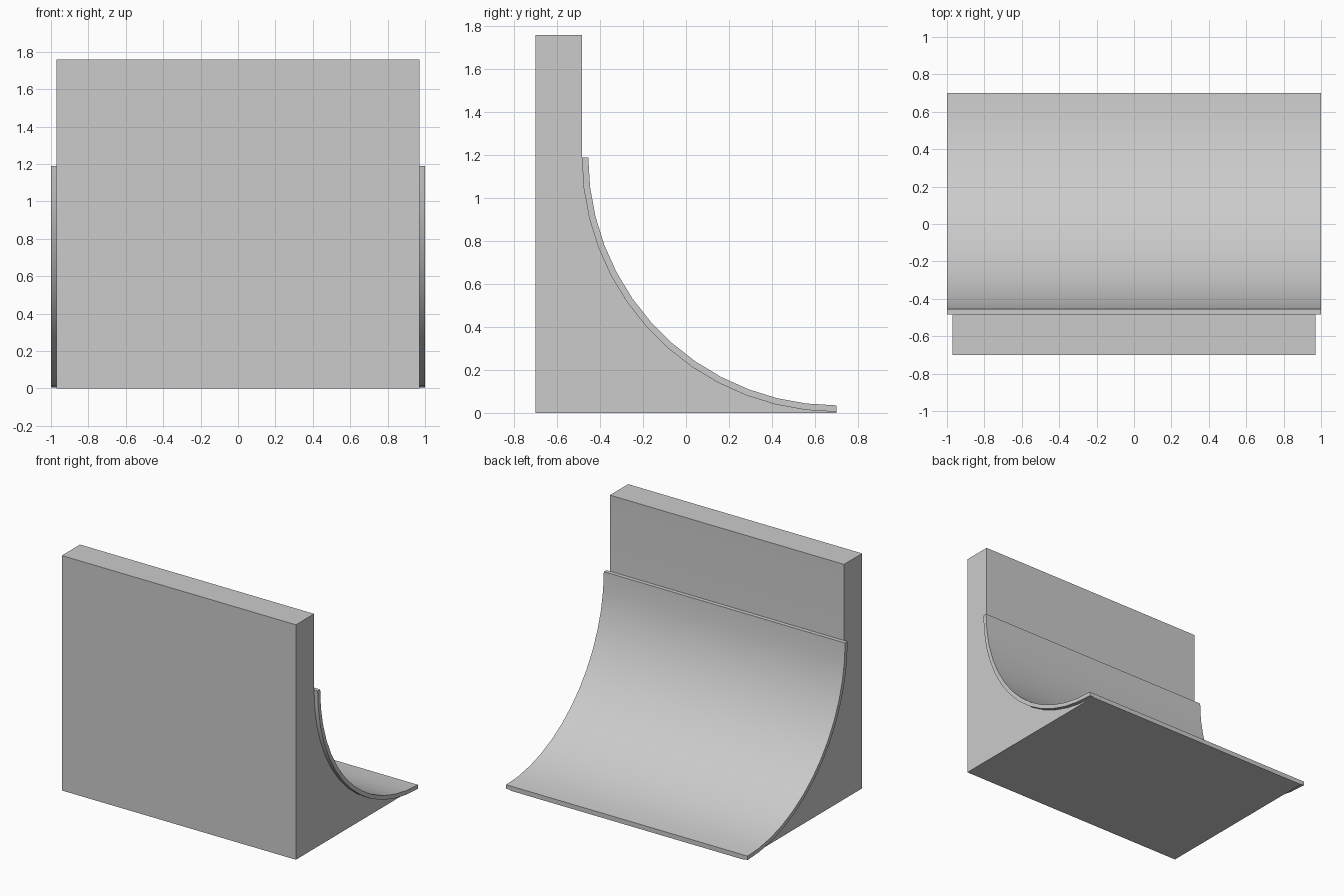
import bpy, bmesh, math

if "Cube" in bpy.data.objects:
    bpy.data.objects.remove(bpy.data.objects["Cube"])

CY, CZ = 0.70, 1.19        # centre of the quarter-circle sweep
R_OUT, R_IN = 1.185, 1.155
SEGS = 13


def arc(radius):
    """Quarter arc from the upper wall edge down to the floor edge (y, z)."""
    return [(CY - radius * math.cos(a), CZ - radius * math.sin(a))
            for a in (math.pi / 2 * i / SEGS for i in range(SEGS + 1))]


def extrude_profile(name, profile, half_width):
    bm = bmesh.new()
    face = bm.faces.new([bm.verts.new((-half_width, y, z)) for y, z in profile])
    new = bmesh.ops.extrude_face_region(bm, geom=[face])["geom"]
    bmesh.ops.translate(bm, vec=(2 * half_width, 0, 0),
                        verts=[g for g in new if isinstance(g, bmesh.types.BMVert)])
    bmesh.ops.recalc_face_normals(bm, faces=bm.faces)
    mesh = bpy.data.meshes.new(name)
    bm.to_mesh(mesh)
    bm.free()
    obj = bpy.data.objects.new(name, mesh)
    bpy.context.collection.objects.link(obj)
    bpy.ops.object.select_all(action='DESELECT')
    obj.select_set(True)
    bpy.context.view_layer.objects.active = obj
    bpy.ops.object.shade_smooth_by_angle(angle=math.radians(30))
    return obj


# Solid body: upright wall with a concave ramp support
extrude_profile("ramp_body",
                [(-0.70, 0), (-0.70, 1.76), (-0.485, 1.76)] + arc(R_OUT) + [(0.70, 0)],
                0.97)

# Thin curved riding surface, slightly wider than the body
extrude_profile("ramp_surface", arc(R_OUT) + arc(R_IN)[::-1], 1.0)
